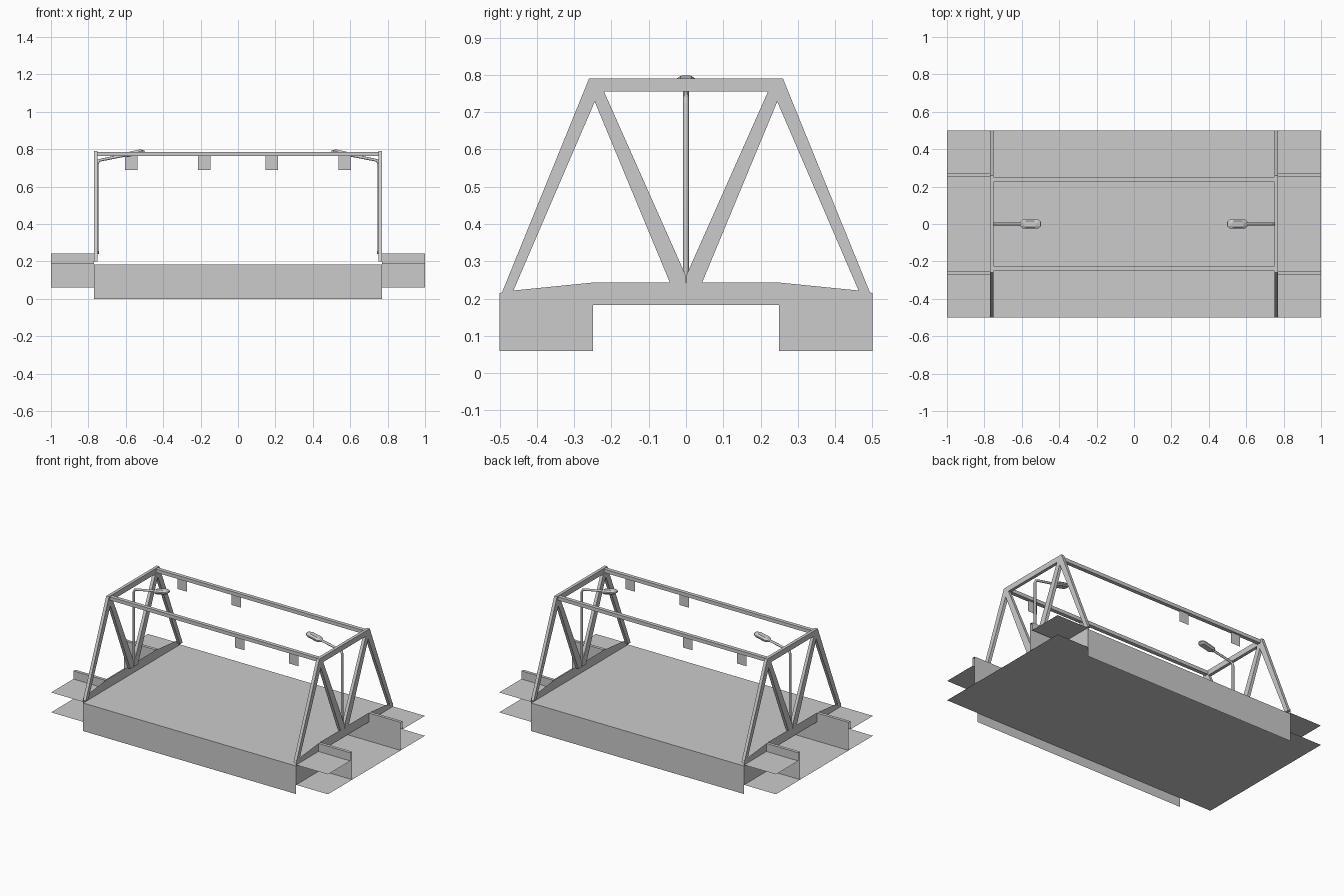
import bpy, bmesh
from mathutils import Vector, Matrix

if "Cube" in bpy.data.objects:
    bpy.data.objects.remove(bpy.data.objects["Cube"])


def finish(name, bm, closed=True):
    if closed:
        bmesh.ops.recalc_face_normals(bm, faces=bm.faces[:])
    me = bpy.data.meshes.new(name)
    bm.to_mesh(me)
    bm.free()
    ob = bpy.data.objects.new(name, me)
    bpy.context.collection.objects.link(ob)
    return ob


def sheet(name, pts, normal):
    """Single flat polygon facing the given direction."""
    bm = bmesh.new()
    f = bm.faces.new([bm.verts.new(p) for p in pts])
    f.normal_update()
    if f.normal.dot(Vector(normal)) < 0:
        f.normal_flip()
    return finish(name, bm, False)


def level(name, x0, x1, y0, y1, z):
    return sheet(name, [(x0, y0, z), (x1, y0, z), (x1, y1, z), (x0, y1, z)], (0, 0, 1))


def wall_y(name, x0, x1, y, z0, z1, facing):
    return sheet(name, [(x0, y, z0), (x1, y, z0), (x1, y, z1), (x0, y, z1)], (0, facing, 0))


def slab(name, profile, x0, x1):
    """Extrude a (y, z) outline between two x positions."""
    bm = bmesh.new()
    f = bm.faces.new([bm.verts.new((x0, y, z)) for y, z in profile])
    ext = bmesh.ops.extrude_face_region(bm, geom=[f])
    bmesh.ops.translate(bm, vec=(x1 - x0, 0, 0),
                        verts=[v for v in ext['geom'] if isinstance(v, bmesh.types.BMVert)])
    return finish(name, bm)


def tube(name, path, r, sides=8):
    """Round pipe along a path lying in the xz plane."""
    cu = bpy.data.curves.new(name, 'CURVE')
    cu.dimensions = '3D'
    cu.bevel_depth = r
    cu.bevel_resolution = sides // 2 - 2
    cu.use_fill_caps = True
    sp = cu.splines.new('POLY')
    sp.points.add(len(path) - 1)
    for p, co in zip(sp.points, path):
        p.co = (*co, 1)
    ob = bpy.data.objects.new(name, cu)
    bpy.context.collection.objects.link(ob)
    return ob


def lamp_head(name, s):
    """Elongated octagonal lantern, tilted up towards the middle."""
    outline = [(-.055, .012), (-.04, .025), (.04, .025), (.055, .012),
               (.055, -.012), (.04, -.025), (-.04, -.025), (-.055, -.012)]
    bm = bmesh.new()
    rings = [[bm.verts.new((x * k, y * k, z)) for x, y in outline]
             for k, z in ((.75, -.012), (1, -.004), (1, .004), (.6, .014))]
    for a, b in zip(rings, rings[1:]):
        for i in range(8):
            j = (i + 1) % 8
            bm.faces.new((a[i], a[j], b[j], b[i]))
    bm.faces.new(rings[0])
    bm.faces.new(rings[-1])
    bm.transform(Matrix.Translation((s * .553, 0, .778)) @ Matrix.Rotation(s * .21, 4, 'Y'))
    return finish(name, bm)


W, D = .77, .183          # bridge half width, deck height

# water and road deck
level("water", -1, 1, -.5, .5, .06)
level("road_deck", -W, W, -.5, .5, D)

for t, end in ((-1, "front"), (1, "back")):
    # end walls of the bridge and river walls below the deck
    wall_y(end + "_end_wall", -W, W, t * .5, 0, D, t)
    wall_y(end + "_river_wall", -1, 1, t * .25, .06, D, -t)
    # long beam across the top
    b = slab(end + "_top_beam", [(t * .225, .763), (t * .25, .763),
                                 (t * .25, .786), (t * .225, .786)], -.75, .75)
    # hanging sign plates
    for x in (.18, .57):
        wall_y(end + "_sign", -t * x - .034, -t * x + .034, t * .238, .69, .765, t)

for s, side in ((-1, "left"), (1, "right")):
    xi, xo = s * .75, s * W

    # low girder along the deck edge
    sheet(side + "_girder",
          [(s * .768, y, z) for y, z in ((-.5, D), (.5, D), (.5, .215), (.46, .222), (.25, .243),
                                         (-.25, .243), (-.46, .222), (-.5, .215))], (s, 0, 0))

    # truss frame: top bar, outer legs and inner diagonals
    slab(side + "_truss_top", [(-.246, .755), (.246, .755), (.25, .79), (-.25, .79)], xi, xo)
    for t, end in ((-1, "front"), (1, "back")):
        slab(f"{side}_{end}_leg", [(t * .5, .2), (t * .472, .2), (t * .23, .762),
                                   (t * .25, .79), (t * .26, .79)], xi, xo)
        slab(f"{side}_{end}_diagonal", [(t * .04, .235), (t * .002, .235), (t * .002, .265),
                                        (t * .222, .76), (t * .258, .76)], xi, xo)

        # river bank: ground, raised kerb and abutment face
        level(f"{side}_{end}_bank", xo, s, t * .27, t * .5, .19)
        level(f"{side}_{end}_kerb_top", xo, s, t * .25, t * .27, .243)
        wall_y(f"{side}_{end}_kerb_back", xo, s, t * .27, .19, .243, t)
        wall_y(f"{side}_{end}_kerb_front", xo, s, t * .25, D, .243, -t)
        sheet(f"{side}_{end}_abutment", [(xo, t * .25, .06), (xo, t * .5, .06),
                                         (xo, t * .5, D), (xo, t * .25, D)], (s, 0, 0))

    # street lamp
    tube(side + "_lamp_pole", [(s * .752, 0, .24), (s * .752, 0, .722),
                               (s * .745, 0, .738), (s * .73, 0, .743), (s * .59, 0, .77)], .0075)
    lamp_head(side + "_lamp_head", s)
